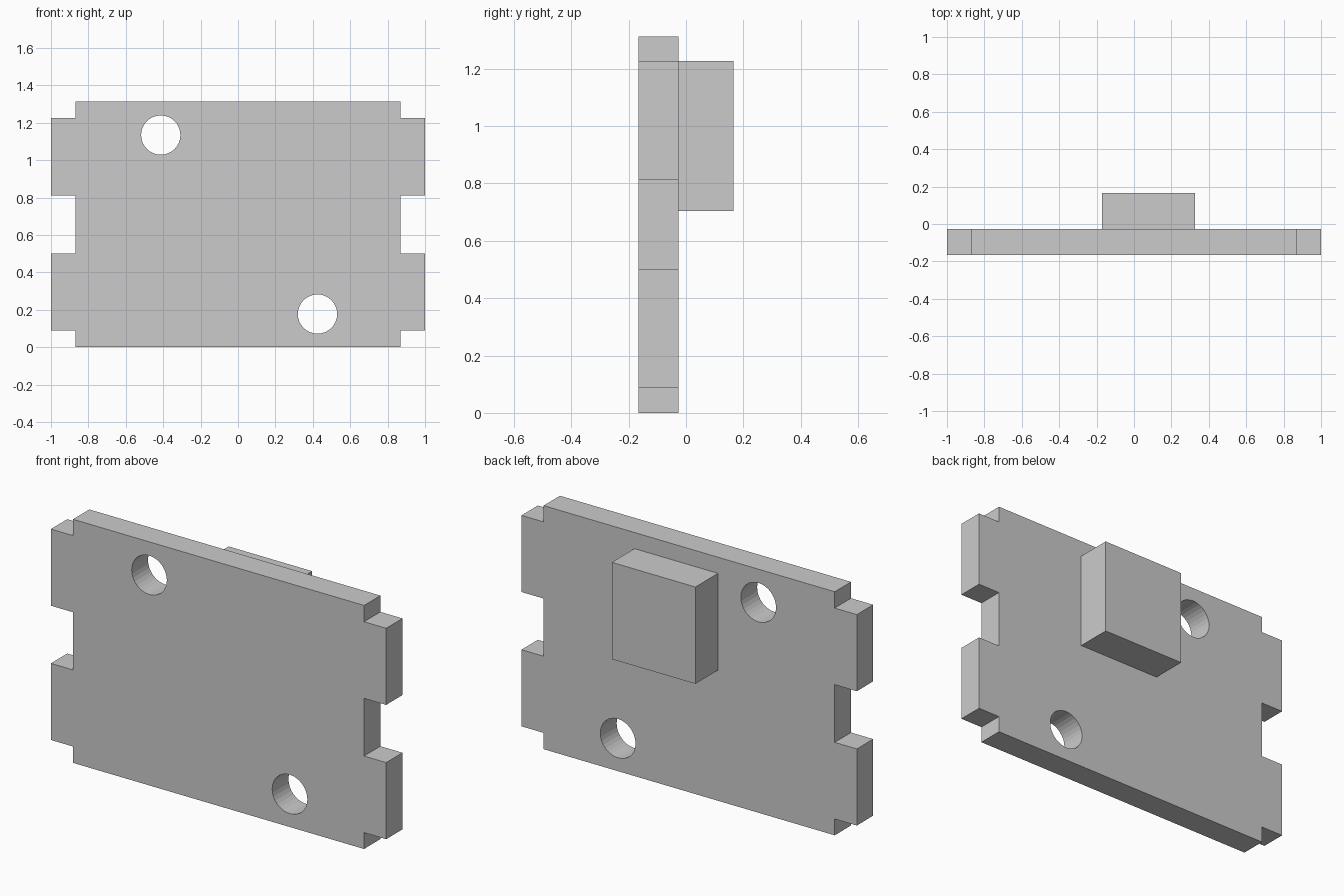
import bpy, bmesh
from math import pi

if "Cube" in bpy.data.objects:
    bpy.data.objects.remove(bpy.data.objects["Cube"])

HEIGHT = 1.313
FRONT, MID, BACK = -0.166, -0.027, 0.166


def extrude_outline(name, outline, y0, y1):
    """Solid from an x-z outline, extruded along y."""
    bm = bmesh.new()
    face = bm.faces.new([bm.verts.new((x, y0, z)) for x, z in outline])
    new = bmesh.ops.extrude_face_region(bm, geom=[face])["geom"]
    moved = [v for v in new if isinstance(v, bmesh.types.BMVert)]
    bmesh.ops.translate(bm, verts=moved, vec=(0, y1 - y0, 0))
    bmesh.ops.recalc_face_normals(bm, faces=bm.faces)
    mesh = bpy.data.meshes.new(name)
    bm.to_mesh(mesh)
    bm.free()
    obj = bpy.data.objects.new(name, mesh)
    bpy.context.collection.objects.link(obj)
    return obj


# Plate with two tabs on each side edge
right = [(0.868, 0)]
for z0, z1 in ((0.088, 0.501), (0.812, 1.225)):
    right += [(0.868, z0), (1, z0), (1, z1), (0.868, z1)]
right.append((0.868, HEIGHT))
left = [(-x, z) for x, z in reversed(right)]
plate = extrude_outline("plate", right + left, FRONT, MID)

# Two round through-holes at opposite corners
for x, z in ((-0.413, 1.134), (0.425, 0.177)):
    bpy.ops.mesh.primitive_cylinder_add(
        vertices=32, radius=0.105, depth=0.4,
        location=(x, (FRONT + MID) / 2, z), rotation=(pi / 2, 0, 0))
    cutter = bpy.context.object
    cutter.name = "hole_cutter"
    cutter.hide_render = True
    cut = plate.modifiers.new("hole", 'BOOLEAN')
    cut.operation = 'DIFFERENCE'
    cut.solver = 'EXACT'
    cut.object = cutter
    bpy.context.view_layer.objects.active = plate
    bpy.ops.object.modifier_apply(modifier=cut.name)
    bpy.data.objects.remove(cutter)

# Raised block on the back face
extrude_outline("back_block",
                [(-0.172, 0.704), (0.326, 0.704), (0.326, 1.226), (-0.172, 1.226)],
                MID, BACK)
